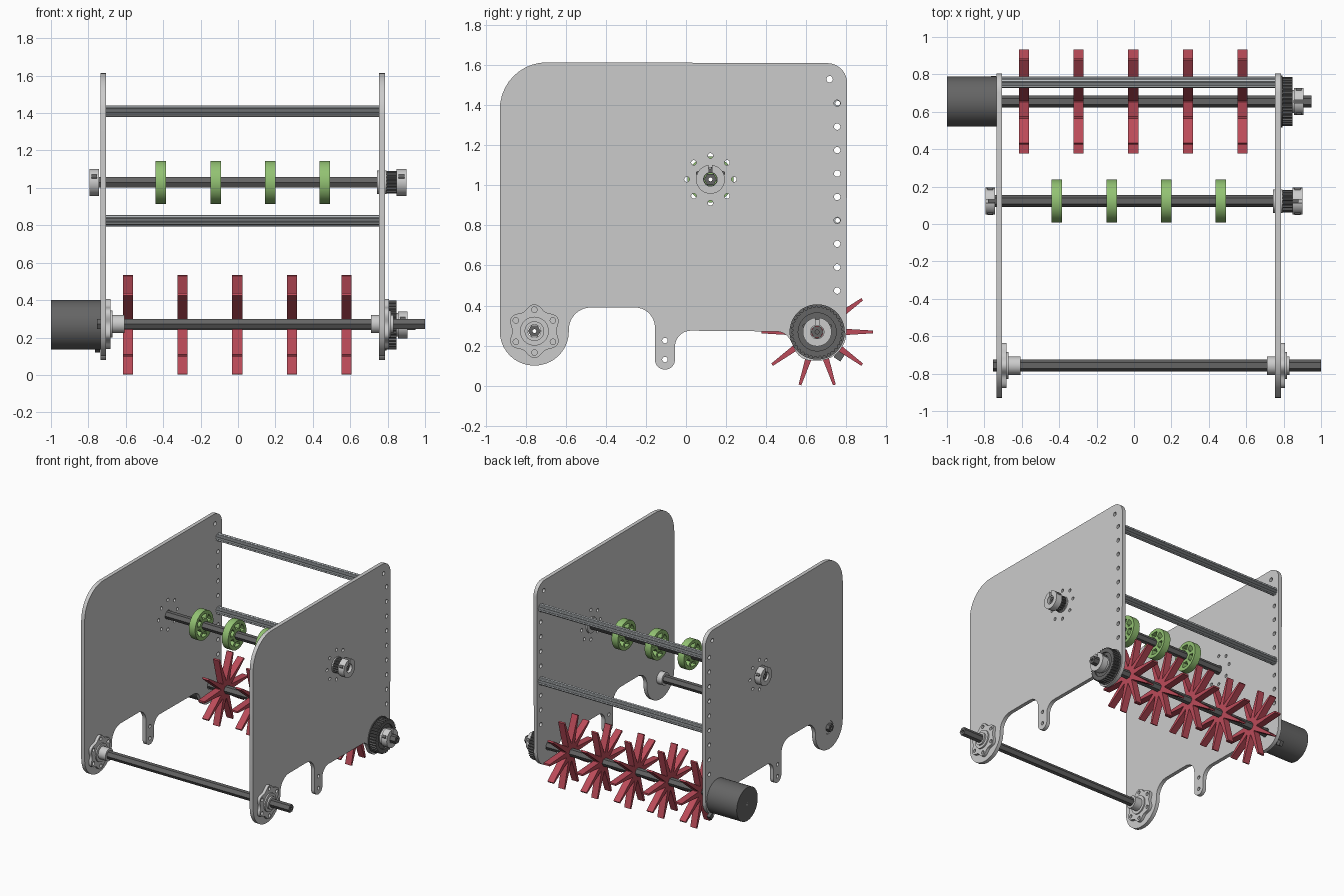
import bpy, bmesh, math
from mathutils import Matrix, Vector

if "Cube" in bpy.data.objects:
    bpy.data.objects.remove(bpy.data.objects["Cube"])

TAU = 2 * math.pi
# local x,y,z -> world y,z,x : every part is a side profile extruded along x
AXIS = Matrix(((0, 0, 1, 0), (1, 0, 0, 0), (0, 1, 0, 0), (0, 0, 0, 1)))


def mat(name, r, g, b):
    m = bpy.data.materials.new(name)
    m.diffuse_color = (r, g, b, 1)
    m.use_nodes = True
    m.node_tree.nodes["Principled BSDF"].inputs["Base Color"].default_value = m.diffuse_color
    return m


RED = mat("red_rubber", 0.5, 0.07, 0.1)
GREEN = mat("green_rubber", 0.29, 0.54, 0.17)
DARK = mat("dark_steel", 0.13, 0.13, 0.13)
LIGHT = mat("light_metal", 0.5, 0.53, 0.55)


def circle(r, n=32, y=0, z=0, a0=0):
    return [(y + r * math.cos(a0 + TAU * i / n), z + r * math.sin(a0 + TAU * i / n)) for i in range(n)]


def ring_holes(r, R, n, a0=0, y=0, z=0):
    return [circle(r, 14, y + R * math.cos(a0 + TAU * i / n), z + R * math.sin(a0 + TAU * i / n))
            for i in range(n)]


def polar(fn, n):
    return [(fn(i) * math.cos(TAU * i / n), fn(i) * math.sin(TAU * i / n)) for i in range(n)]


def teeth(r, n, depth):
    return polar(lambda i: r if i % 4 < 2 else r - depth, n * 4)


def fillet(corners, steps=10):
    out = []
    for i, (y, z, r) in enumerate(corners):
        p = Vector((y, z))
        a = (Vector(corners[i - 1][:2]) - p).normalized()
        b = (Vector(corners[(i + 1) % len(corners)][:2]) - p).normalized()
        half = a.angle(b) / 2
        c = p + (a + b).normalized() * r / math.sin(half)
        s = p + a * r / math.tan(half) - c
        e = p + b * r / math.tan(half) - c
        sweep = s.angle_signed(e)
        for k in range(steps + 1):
            t = -sweep * k / steps
            out.append((c.x + s.x * math.cos(t) - s.y * math.sin(t),
                        c.y + s.x * math.sin(t) + s.y * math.cos(t)))
    return out


def extrude(name, loops, spans, y=0, z=0, m=None):
    """Extrude closed loops (outer + holes); spans is a list of (x0, x1) of equal width."""
    cu = bpy.data.curves.new(name, 'CURVE')
    cu.dimensions = '2D'
    cu.fill_mode = 'BOTH'
    cu.extrude = (spans[0][1] - spans[0][0]) / 2
    for pts in loops:
        sp = cu.splines.new('POLY')
        sp.points.add(len(pts) - 1)
        for q, (u, v) in zip(sp.points, pts):
            q.co = (u, v, 0, 1)
        sp.use_cyclic_u = True
    tmp = bpy.data.objects.new(name + "_tmp", cu)
    bpy.context.collection.objects.link(tmp)
    dg = bpy.context.evaluated_depsgraph_get()
    me = bpy.data.meshes.new_from_object(tmp.evaluated_get(dg))
    bpy.data.objects.remove(tmp)
    bm = bmesh.new()
    bm.from_mesh(me)
    bmesh.ops.remove_doubles(bm, verts=bm.verts, dist=1e-5)
    bmesh.ops.recalc_face_normals(bm, faces=bm.faces)
    for f in bm.faces:
        f.smooth = True
    bm.to_mesh(me)
    bm.free()
    me.set_sharp_from_angle(angle=math.radians(30))
    me.materials.clear()
    if m:
        me.materials.append(m)
    for x0, x1 in spans:
        ob = bpy.data.objects.new(name, me)
        ob.matrix_world = Matrix.Translation(((x0 + x1) / 2, y, z)) @ AXIS
        bpy.context.collection.objects.link(ob)


def at(xs, w):
    return [(x - w / 2, x + w / 2) for x in xs]


TOP, FRONT, REAR = (0.122, 1.03), (-0.757, 0.272), (0.655, 0.268)

# side plates with mounting holes
outline = fillet([(-0.93, 1.615, .235), (0.805, 1.61, .1), (0.80, 0.125, .14), (0.57, 0.125, .09),
                  (0.50, 0.27, .08), (-0.055, 0.275, .08), (-0.055, 0.08, .0495),
                  (-0.155, 0.08, .0495), (-0.155, 0.39, .1), (-0.585, 0.39, .11),
                  (-0.585, 0.10, .171), (-0.93, 0.10, .171)])
holes = [circle(.016, 16, 0.755, 1.41 - 0.117 * i) for i in range(9)]
holes += [circle(.016, 16, 0.717, 1.53), circle(.014, 16, -0.105, 0.225), circle(.014, 16, -0.105, 0.13)]
holes += ring_holes(.013, .118, 8, 0, *TOP)
holes += [circle(.05, 32, *FRONT), circle(.035, 24, *TOP), circle(.035, 24, *REAR)]
extrude("side_plate", [outline] + holes, [(-.735, -.705), (.755, .785)])

# hexagonal shafts with a bore
hexa = [circle(.032, 6), circle(.01, 12)]
extrude("upper_shaft", hexa, [(-.78, .88)], *TOP, DARK)
extrude("front_shaft", hexa, [(-.755, 1.0)], *FRONT, DARK)
extrude("rear_shaft", hexa, [(-.74, .95)], *REAR, DARK)

# fluted cross bars
for z in (1.41, 0.825):
    extrude("cross_bar", [teeth(.031, 10, .006), circle(.012, 16)], [(-.705, .755)], 0.757, z, LIGHT)

# green wheels with six window openings
def window(k):
    a0, a1 = TAU * k / 6 + .17, TAU * (k + 1) / 6 - .17
    arc = [a0 + (a1 - a0) * i / 6 for i in range(7)]
    return [(.09 * math.cos(a), .09 * math.sin(a)) for a in arc] + \
           [(.052 * math.cos(a), .052 * math.sin(a)) for a in reversed(arc)]


extrude("green_wheel", [circle(.115, 48), circle(.03, 6)] + [window(k) for k in range(6)],
        at([-.412, -.12, .172, .464], .056), *TOP, GREEN)

# red star rollers with ten tapered fins
star = []
for k in range(10):
    ca, sa = math.cos(TAU * k / 10), math.sin(TAU * k / 10)
    for r, w in ((.068, -.02), (.278, -.007), (.278, .007), (.068, .02)):
        star.append((r * ca - w * sa, r * sa + w * ca))
extrude("star_roller", [star, circle(.03, 6)], at([-.588, -.296, -.004, .288, .58], .054), *REAR, RED)

# split shaft collars
g = .12
collar = [(.072 * math.cos(a), .072 * math.sin(a)) for a in
          [math.pi / 2 + g + (TAU - 2 * g) * i / 40 for i in range(41)]]
collar += [(.034 * math.cos(a), .034 * math.sin(a)) for a in
           [math.pi / 2 - 2 * g - (TAU - 4 * g) * i / 30 for i in range(31)]]
extrude("shaft_collar", [collar], [(-.795, -.743), (.848, .90)], *TOP)
extrude("shaft_collar_rear", [collar], [(.855, .907)], *REAR)
# collar clamp screws
for p, xs in ((TOP, (-.769, .874)), (REAR, (.881,))):
    for s in (-1, 1):
        extrude("clamp_screw", [circle(.011, 12)], at(xs, .03), p[0] + s * .062, p[1] + .03, DARK)

# bearing and small pulley on the upper shaft
extrude("upper_bearing", [circle(.062), circle(.032)], [(.742, .755)], *TOP)
extrude("upper_bearing_flange", [circle(.062), circle(.032)], [(.785, .795)], *TOP)
extrude("small_pulley", [teeth(.06, 18, .008), circle(.032)], [(.795, .848)], *TOP, DARK)

# large toothed pulley on the rear shaft
extrude("large_pulley_rim", [teeth(.131, 36, .009), circle(.095)], [(.79, .848)], *REAR, DARK)
extrude("large_pulley_flange", [circle(.138, 64), circle(.095)], [(.787, .793)], *REAR, DARK)
extrude("large_pulley_web", [circle(.097, 48), circle(.03)], [(.79, .835)], *REAR, DARK)
extrude("large_pulley_hub", [circle(.062), circle(.03)], [(.83, .856)], *REAR)

# lobed hubs carrying the front shaft
lobes = polar(lambda i: .122 - .012 * math.cos(TAU * i / 16), 96)
extrude("hub_flange", [lobes, circle(.032)] + ring_holes(.014, .107, 6, math.pi / 6),
        [(-.705, -.682), (.785, .808)], *FRONT)
extrude("hub_step", [circle(.072), circle(.032)], [(-.685, -.672), (.806, .819)], *FRONT)
extrude("hub_sleeve", [circle(.049), circle(.032)], [(-.73, -.608), (.71, .832)], *FRONT)

# drive motor with face ring and cable block
extrude("motor", [circle(.133, 64)], [(-1.0, -.735)], *REAR, DARK)
extrude("motor_end_boss", [circle(.012, 16)], [(-1.0, -.995)], *REAR)
extrude("motor_cable_block", [circle(.028, 4, a0=.2)], [(-.765, -.737)], .765, .148, DARK)
